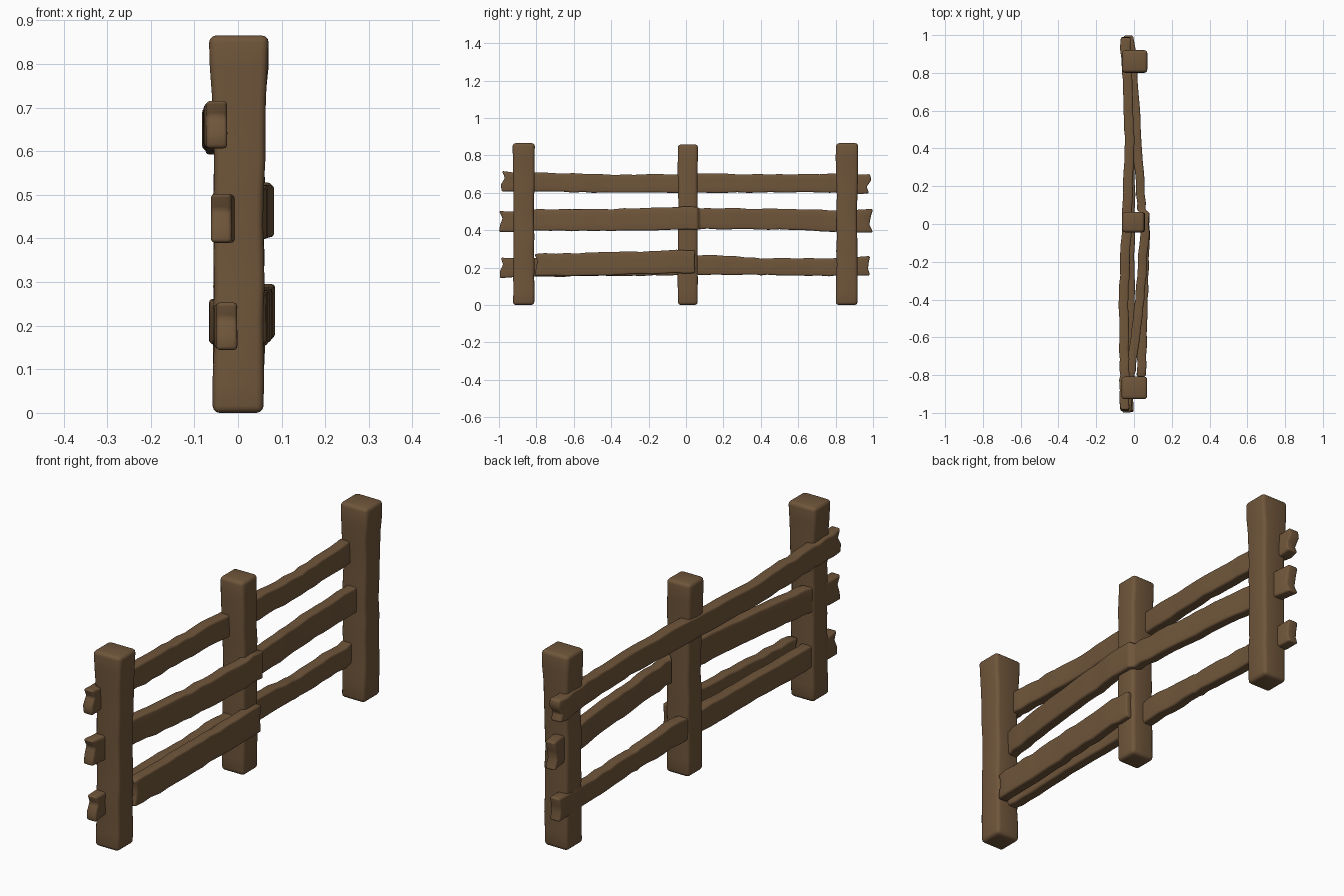
import bpy, bmesh, random

random.seed(4)
wood = bpy.data.materials.new("brown_wood")
wood.diffuse_color = (0.16, 0.092, 0.043, 1)


def lerp_keys(keys, t):
    """Smooth interpolation of tuples (t, values...)."""
    if t <= keys[0][0]:
        return keys[0][1:]
    for a, b in zip(keys, keys[1:]):
        if t <= b[0]:
            f = (t - a[0]) / (b[0] - a[0])
            return tuple(p + (q - p) * f for p, q in zip(a[1:], b[1:]))
    return keys[-1][1:]


def finish(bm, name, width):
    bmesh.ops.recalc_face_normals(bm, faces=bm.faces)
    me = bpy.data.meshes.new(name)
    bm.to_mesh(me)
    bm.free()
    me.materials.append(wood)
    ob = bpy.data.objects.new(name, me)
    bpy.context.collection.objects.link(ob)
    mod = ob.modifiers.new("worn_edges", 'BEVEL')
    mod.width = width
    mod.segments = 3
    mod.limit_method = 'ANGLE'
    mod.angle_limit = 0.8
    for p in me.polygons:
        p.use_smooth = True
    return ob


def loft(bm, rings):
    vs = [[bm.verts.new(c) for c in r] for r in rings]
    n = len(vs[0])
    for a, b in zip(vs, vs[1:]):
        for i in range(n):
            bm.faces.new((a[i], a[(i + 1) % n], b[(i + 1) % n], b[i]))
    return vs


def post(name, y0, y1, top, keys):
    # square post, flared at the top, lightly uneven
    bm = bmesh.new()
    rings = []
    N = 12
    for k in range(N + 1):
        z = top * k / N
        xa, xb, g = lerp_keys(keys, z)
        j = [random.uniform(-0.002, 0.002) for _ in range(4)]
        xa, xb, a, b = xa + j[0], xb + j[1], y0 - g + j[2], y1 + g + j[3]
        rings.append([(xa, a, z), (xb, a, z), (xb, b, z), (xa, b, z)])
    vs = loft(bm, rings)
    bm.faces.new(vs[0])
    bm.faces.new(vs[-1])
    finish(bm, name, 0.016)


def rail(name, keys, start, end):
    # keys: y, x centre, x thickness, z bottom, z top
    # start / end: how far each of four rows is broken back at the end
    bm = bmesh.new()
    ya, yb = keys[0][0], keys[-1][0]
    N = max(6, int((yb - ya) / 0.055))
    ts = {round(ya + (yb - ya) * i / N, 3) for i in range(N + 1)}
    ts = [t for t in ts if all(abs(t - k[0]) > 0.02 for k in keys)]
    ts = sorted(ts + [k[0] for k in keys])
    rings = []
    for i, y in enumerate(ts):
        x, w, z0, z1 = lerp_keys(keys, y)
        x += random.uniform(-0.003, 0.003)
        z0 += random.uniform(-0.003, 0.003)
        z1 += random.uniform(-0.003, 0.003)
        off = [0] * 4
        if i == 0:
            off = start
        elif i == len(ts) - 1:
            off = [-o for o in end]
        row = [(y + off[r], z0 + (z1 - z0) * r / 3) for r in range(4)]
        rings.append([(x - w / 2, a, b) for a, b in row] +
                     [(x + w / 2, a, b) for a, b in reversed(row)])
    vs = loft(bm, rings)
    for r in (vs[0], vs[-1]):
        for i in range(3):
            bm.faces.new((r[i], r[i + 1], r[6 - i], r[7 - i]))
    finish(bm, name, 0.009)


# posts
end_keys = [(0, -0.057, 0.060, 0), (0.45, -0.055, 0.059, -0.003),
            (0.7, -0.058, 0.063, 0), (0.78, -0.063, 0.068, 0.002), (0.865, -0.065, 0.070, 0.002)]
mid_keys = [(0, -0.056, 0.058, 0), (0.5, -0.052, 0.058, -0.004), (0.86, -0.062, 0.056, 0.001)]
post("front_post", -0.925, -0.81, 0.865, end_keys)
post("middle_post", -0.045, 0.064, 0.858, mid_keys)
post("rear_post", 0.803, 0.918, 0.865, end_keys)

# upper rail, runs along the back face of the posts
rail("upper_rail", [
    (-0.99, -0.049, 0.048, 0.605, 0.718), (-0.93, -0.055, 0.05, 0.605, 0.712),
    (-0.8, -0.050, 0.05, 0.606, 0.71), (-0.43, -0.056, 0.05, 0.60, 0.697),
    (0.0, -0.038, 0.052, 0.60, 0.70), (0.45, -0.024, 0.05, 0.602, 0.70),
    (0.8, -0.038, 0.05, 0.60, 0.70), (0.93, -0.045, 0.055, 0.595, 0.70),
    (0.99, -0.045, 0.052, 0.60, 0.697)],
    [0.005, 0.0, 0.022, 0.005], [0.01, 0.025, 0.0, 0.005])

# middle rail, bends over the other face of the middle post
rail("middle_rail", [
    (-1.0, -0.038, 0.048, 0.39, 0.503), (-0.93, -0.035, 0.05, 0.392, 0.50),
    (-0.8, -0.020, 0.05, 0.396, 0.51), (-0.4, 0.030, 0.048, 0.397, 0.512),
    (-0.05, 0.056, 0.048, 0.402, 0.525), (0.06, 0.056, 0.048, 0.402, 0.525),
    (0.075, 0.040, 0.045, 0.406, 0.517), (0.4, 0.020, 0.048, 0.406, 0.515),
    (0.8, -0.008, 0.048, 0.393, 0.506), (0.93, -0.02, 0.05, 0.39, 0.508),
    (1.0, -0.028, 0.05, 0.39, 0.511)],
    [0.0, 0.006, 0.02, 0.0], [0.0, 0.02, 0.012, 0.0])

# lower rail, passes through all the posts
rail("lower_rail", [
    (-0.995, -0.027, 0.048, 0.145, 0.253), (-0.93, -0.03, 0.05, 0.147, 0.252),
    (-0.8, -0.024, 0.05, 0.15, 0.25), (-0.4, -0.022, 0.048, 0.155, 0.255),
    (0.0, -0.022, 0.05, 0.16, 0.262), (0.1, -0.020, 0.05, 0.162, 0.268),
    (0.4, -0.020, 0.048, 0.16, 0.25), (0.8, -0.030, 0.05, 0.155, 0.25),
    (0.93, -0.038, 0.052, 0.157, 0.255), (0.985, -0.04, 0.05, 0.16, 0.26)],
    [0.0, 0.0, 0.018, 0.004], [0.0, 0.012, 0.008, 0.0])

# short spare plank leaning across the lower bay
rail("lower_plank", [
    (-0.81, 0.040, 0.048, 0.155, 0.274), (-0.4, 0.050, 0.046, 0.16, 0.28),
    (-0.05, 0.061, 0.045, 0.17, 0.294), (0.05, 0.062, 0.042, 0.17, 0.294)],
    [0.0, 0.008, 0.015, 0.0], [0.0, 0.004, 0.004, 0.0])
